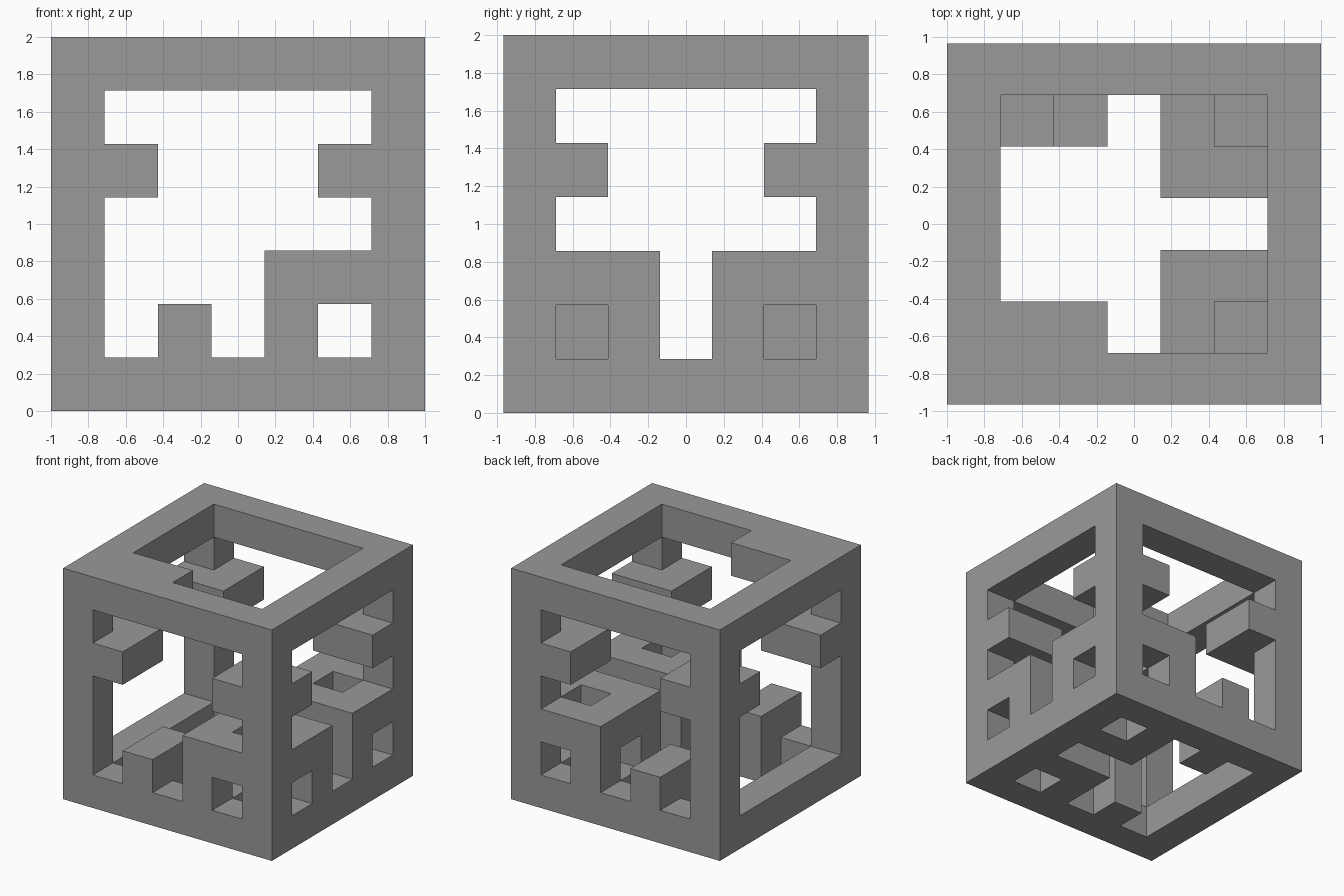
import bpy, bmesh
from mathutils import Vector

if "Cube" in bpy.data.objects:
    bpy.data.objects.remove(bpy.data.objects["Cube"])

N = 7                                      # the cube is a 7 x 7 x 7 grid of cells
SIZE = Vector((2.0, 1.93, 2.0))
CELL = SIZE / N


def block(x, y, z):
    """Cells in inclusive index ranges."""
    return {(i, j, k) for i in range(x[0], x[1] + 1)
            for j in range(y[0], y[1] + 1) for k in range(z[0], z[1] + 1)}


def mirror_y(cells):
    return cells | {(i, N - 1 - j, k) for i, j, k in cells}


def mirror_x(cells):
    return cells | {(N - 1 - i, j, k) for i, j, k in cells}


def frame(origin, n):
    """The twelve edges of an n x n x n cube."""
    ends = (0, n - 1)
    return {(origin[0] + i, origin[1] + j, origin[2] + k)
            for i, j, k in block((0, n - 1), (0, n - 1), (0, n - 1))
            if (i in ends) + (j in ends) + (k in ends) >= 2}


# Outer frame
cells = frame((0, 0, 0), N)
# Small open frames in the two lower right corners
cells |= mirror_y(frame((4, 0, 0), 3))
# Elbow brackets on the four uprights
cells |= mirror_x(mirror_y({(1, 0, 4), (1, 1, 4), (0, 1, 4)}))
# Elbow brackets on the lower front and back rails
cells |= mirror_y({(2, 0, 1), (2, 1, 1), (2, 1, 0)})
# Ledge inside the top front rail
cells |= block((1, 2), (1, 1), (6, 6))

# Skin the exposed cell sides as one closed surface
bm = bmesh.new()
verts = {}


def vert(p):
    if p not in verts:
        verts[p] = bm.verts.new((p[0] * CELL.x - SIZE.x / 2,
                                 p[1] * CELL.y - SIZE.y / 2,
                                 p[2] * CELL.z))
    return verts[p]


for c in sorted(cells):
    for axis in range(3):
        u, v = (axis + 1) % 3, (axis + 2) % 3
        for side in (0, 1):
            n = list(c)
            n[axis] += 2 * side - 1
            if tuple(n) in cells:
                continue
            loop = []
            for du, dv in ((0, 0), (1, 0), (1, 1), (0, 1)):
                p = list(c)
                p[axis] += side
                p[u] += du
                p[v] += dv
                loop.append(vert(tuple(p)))
            bm.faces.new(loop if side else loop[::-1])

mesh = bpy.data.meshes.new("lattice_cube")
bm.to_mesh(mesh)
bm.free()

# Dark grey finish
grey = bpy.data.materials.new("dark_grey")
grey.diffuse_color = (0.32, 0.32, 0.32, 1.0)
grey.use_nodes = True
grey.node_tree.nodes["Principled BSDF"].inputs["Base Color"].default_value = grey.diffuse_color
mesh.materials.append(grey)
bpy.context.collection.objects.link(bpy.data.objects.new("lattice_cube", mesh))
